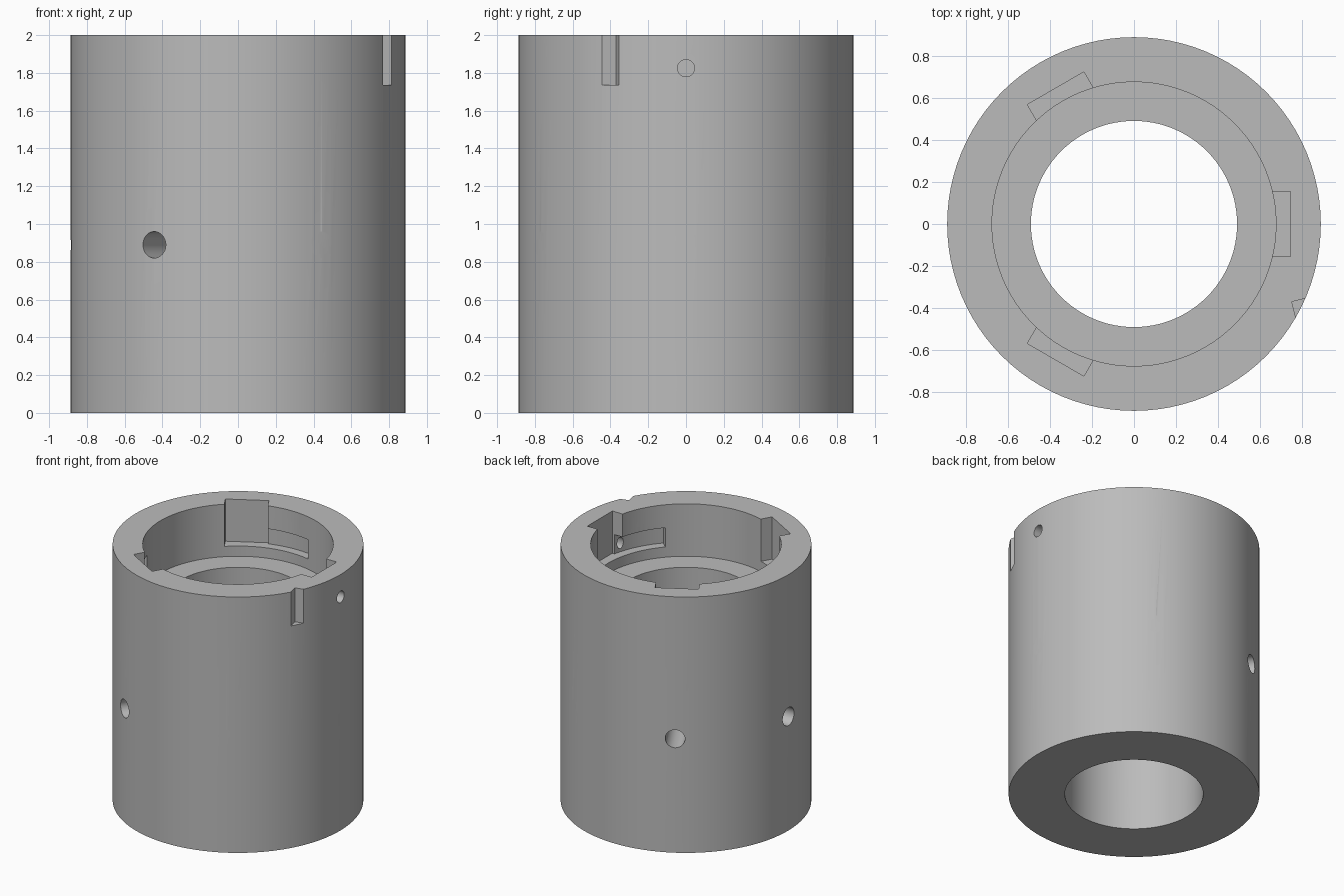
import bpy, bmesh, math
from mathutils import Matrix, Vector

cube = bpy.data.objects.get("Cube")
if cube:
    bpy.data.objects.remove(cube, do_unlink=True)

SEGMENTS = 96
OUTER, BORE, RECESS, SLOT = 0.888, 0.49, 0.675, 0.745

grey = bpy.data.materials.new("plain_grey")
grey.use_nodes = True
grey.diffuse_color = (0.5, 0.5, 0.5, 1)
grey.node_tree.nodes["Principled BSDF"].inputs["Base Color"].default_value = (0.5, 0.5, 0.5, 1)


def finish(name, bm):
    bmesh.ops.recalc_face_normals(bm, faces=bm.faces)
    mesh = bpy.data.meshes.new(name)
    bm.to_mesh(mesh)
    bm.free()
    mesh.materials.append(grey)
    obj = bpy.data.objects.new(name, mesh)
    bpy.context.collection.objects.link(obj)
    return obj


def sweep(name, profile, start, end, steps):
    """Turn a closed (radius, z) profile about z, as a full ring or a capped arc."""
    bm = bmesh.new()
    full = end - start >= 360
    rings = []
    for i in range(steps if full else steps + 1):
        a = math.radians(start + (end - start) * i / steps)
        rings.append([bm.verts.new((r * math.cos(a), r * math.sin(a), z)) for r, z in profile])
    n = len(profile)
    pairs = list(zip(rings, rings[1:]))
    if full:
        pairs.append((rings[-1], rings[0]))
    else:
        bm.faces.new(rings[0])
        bm.faces.new(rings[-1])
    for a, b in pairs:
        for j in range(n):
            k = (j + 1) % n
            bm.faces.new((a[j], b[j], b[k], a[k]))
    return finish(name, bm)


def box(name, low, high, matrix):
    low, high = Vector(low), Vector(high)
    bm = bmesh.new()
    bmesh.ops.create_cube(bm, size=1)
    size = Matrix.Diagonal((high - low).to_4d())
    size[3][3] = 1
    bm.transform(matrix @ Matrix.Translation((low + high) / 2) @ size)
    return finish(name, bm)


def drill(name, r_from, r_to, side, z, radius, angle, squash=1.0):
    """A rod pointing away from the axis at the given angle."""
    bm = bmesh.new()
    bmesh.ops.create_cone(bm, cap_ends=True, segments=32, radius1=radius,
                          radius2=radius, depth=r_to - r_from)
    bm.transform(turn(angle) @ Matrix.Translation(((r_from + r_to) / 2, side, z))
                 @ Matrix.Diagonal((1, squash, 1, 1)) @ Matrix.Rotation(math.pi / 2, 4, "Y"))
    return finish(name, bm)


def turn(degrees):
    return Matrix.Rotation(math.radians(degrees), 4, "Z")


# Sleeve with a stepped bore
sleeve = sweep("sleeve", [(OUTER, 0), (OUTER, 2), (RECESS, 2), (RECESS, 1.59),
                          (BORE, 1.59), (BORE, 0)], 0, 360, SEGMENTS)

cutters = []
# Three bayonet slots: entry, locking groove and detent
for angle in (0, 120, 240):
    cutters.append(box("slot_cutter", (0.58, -0.155, 1.67), (SLOT, 0.155, 2.1), turn(angle)))
    cutters.append(sweep("groove_cutter", [(0.6, 1.67), (SLOT - 0.002, 1.67),
                                           (SLOT - 0.002, 1.82), (0.6, 1.82)],
                         angle - 42.5, angle - 3, 12))
    cutters.append(drill("detent_cutter", 0.66, 0.775, -0.206, 1.74, 0.045, angle, 0.6))

# Six cross holes through the wall
for i in range(6):
    cutters.append(drill("cross_hole_cutter", 0.3, 1.0, 0, 0.89, 0.07, 60 * i))

# Pin hole and outer index notch
cutters.append(drill("pin_hole_cutter", 0.78, 1.0, 0, 1.825, 0.045, 0))
cutters.append(box("notch_cutter", (0, -0.2, 1.735), (0.2, 0, 2.1),
                   Matrix.Translation((0.75, -0.37, 0)) @ turn(14)))

# Cut everything out of the sleeve
bpy.ops.object.select_all(action="DESELECT")
sleeve.select_set(True)
bpy.context.view_layer.objects.active = sleeve
for cutter in cutters:
    cutter.hide_render = True
    mod = sleeve.modifiers.new("cut", "BOOLEAN")
    mod.operation = "DIFFERENCE"
    mod.solver = "EXACT"
    mod.object = cutter
    bpy.ops.object.modifier_apply(modifier=mod.name)
    bpy.data.objects.remove(cutter, do_unlink=True)

bpy.ops.object.shade_smooth_by_angle(angle=math.radians(30))
